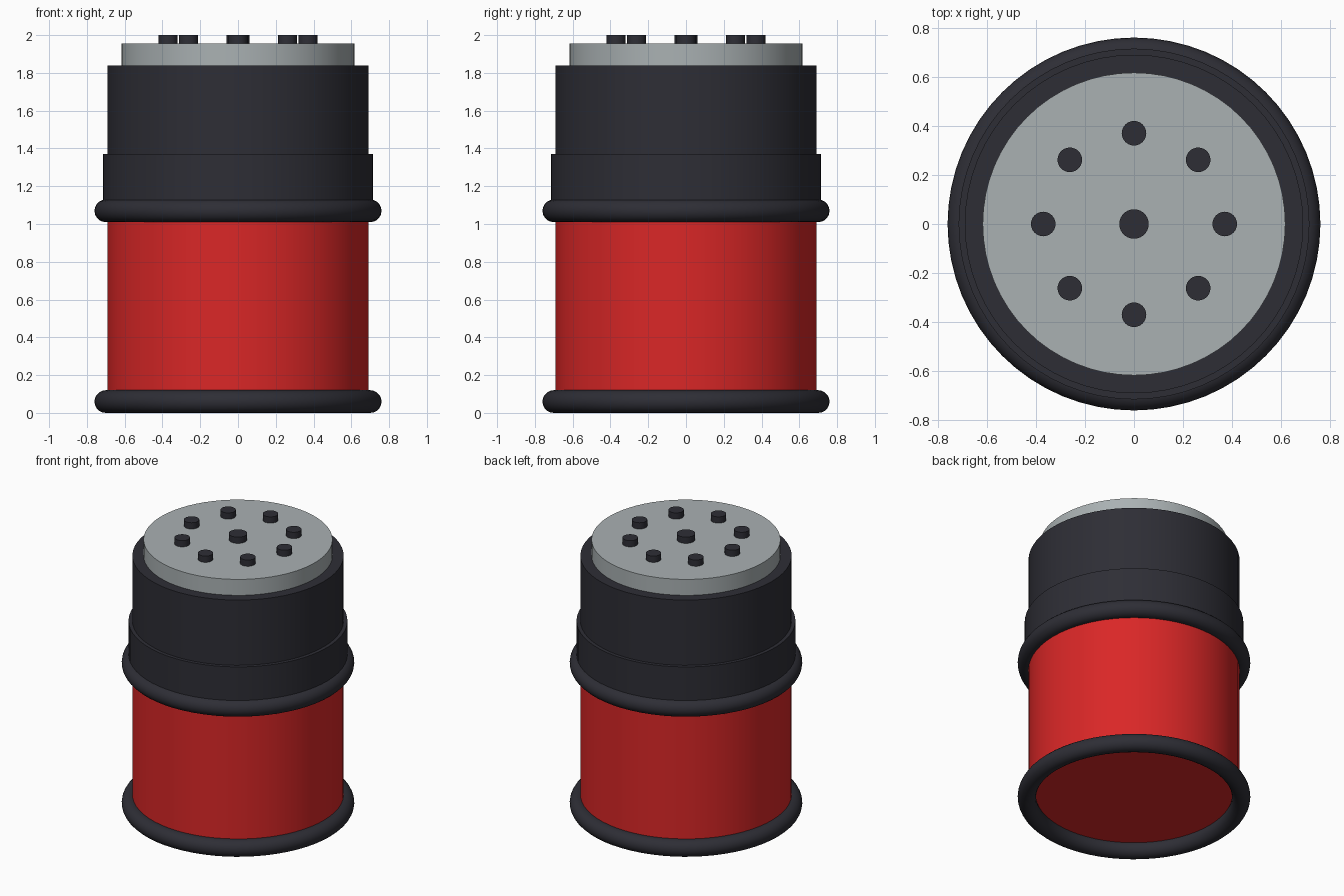
import bpy, math

if "Cube" in bpy.data.objects:
    bpy.data.objects.remove(bpy.data.objects["Cube"])


def make_mat(name, rgb):
    m = bpy.data.materials.new(name)
    m.diffuse_color = (*rgb, 1.0)
    m.use_nodes = True
    m.node_tree.nodes["Principled BSDF"].inputs["Base Color"].default_value = m.diffuse_color
    return m


RED = make_mat("red", (0.70, 0.02, 0.02))
BLACK = make_mat("charcoal", (0.027, 0.027, 0.036))
SILVER = make_mat("silver", (0.40, 0.44, 0.45))


def finish(name, mat):
    ob = bpy.context.object
    ob.name = name
    ob.data.materials.append(mat)
    bpy.ops.object.shade_smooth_by_angle(angle=math.radians(35))
    return ob


def cylinder(name, r, z0, z1, mat, x=0.0, y=0.0, sides=64):
    bpy.ops.mesh.primitive_cylinder_add(vertices=sides, radius=r, depth=z1 - z0,
                                        location=(x, y, (z0 + z1) / 2))
    return finish(name, mat)


def ring(name, z, mat):
    bpy.ops.mesh.primitive_torus_add(major_radius=0.70, minor_radius=0.06,
                                     major_segments=64, minor_segments=20,
                                     location=(0, 0, z))
    return finish(name, mat)


# Red body with rounded rings at its foot and shoulder
cylinder("body", 0.69, 0.085, 1.07, RED)
ring("base_ring", 0.06, BLACK)
ring("shoulder_ring", 1.07, BLACK)

# Stepped dark collar and pale contact plate
cylinder("lower_collar", 0.715, 1.07, 1.37, BLACK)
cylinder("upper_collar", 0.69, 1.36, 1.84, BLACK)
cylinder("top_plate", 0.617, 1.82, 1.955, SILVER)

# One centre pin and a circle of eight pins
cylinder("centre_pin", 0.06, 1.93, 2.0, BLACK, sides=32)
for i in range(8):
    a = math.tau * i / 8
    cylinder(f"pin_{i + 1}", 0.05, 1.93, 2.0, BLACK,
             0.37 * math.cos(a), 0.37 * math.sin(a), sides=32)
